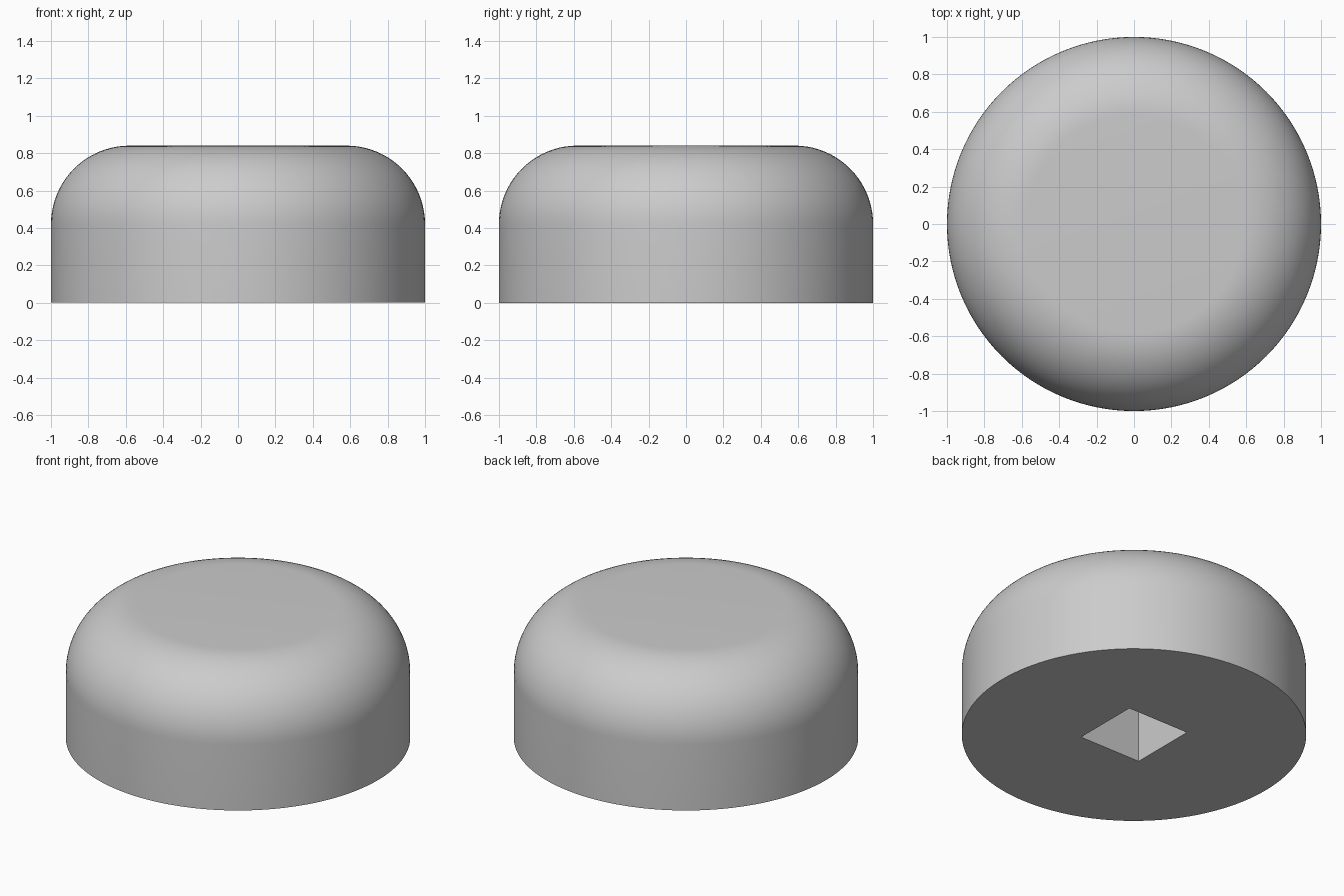
import bpy
import bmesh
import math
from mathutils import Matrix

RADIUS, HEIGHT, ROUNDING = 1.0, 0.84, 0.42
SOCKET_SIDE, SOCKET_DEPTH = 0.436, 0.42

if "Cube" in bpy.data.objects:
    bpy.data.objects.remove(bpy.data.objects["Cube"], do_unlink=True)


def make_material(name, level):
    mat = bpy.data.materials.new(name)
    mat.use_nodes = True
    colour = (level, level, level, 1)
    mat.diffuse_color = colour
    mat.node_tree.nodes["Principled BSDF"].inputs["Base Color"].default_value = colour
    return mat


def make_object(name, bm, mat):
    mesh = bpy.data.meshes.new(name)
    bm.to_mesh(mesh)
    bm.free()
    mesh.materials.append(mat)
    obj = bpy.data.objects.new(name, mesh)
    bpy.context.collection.objects.link(obj)
    return obj


grey = make_material("plain grey", 0.6)

# Round cap: a cylinder with a large fillet around the top rim
bm = bmesh.new()
bmesh.ops.create_cone(bm, cap_ends=True, segments=128, radius1=RADIUS, radius2=RADIUS,
                      depth=HEIGHT, matrix=Matrix.Translation((0, 0, HEIGHT / 2)))
rim = [e for e in bm.edges if all(v.co.z > HEIGHT / 2 for v in e.verts)]
bmesh.ops.bevel(bm, geom=rim, offset=ROUNDING, offset_type='OFFSET', segments=20,
                profile=0.5, affect='EDGES', clamp_overlap=False)
cap = make_object("round_cap", bm, grey)

# Square blind socket cut into the underside
bm = bmesh.new()
bmesh.ops.create_cube(bm, size=1, matrix=Matrix.Diagonal(
    (SOCKET_SIDE, SOCKET_SIDE, SOCKET_DEPTH * 2, 1)))
cutter = make_object("socket_cutter", bm, grey)
cutter.hide_render = True

cut = cap.modifiers.new("square_socket", 'BOOLEAN')
cut.operation = 'DIFFERENCE'
cut.solver = 'EXACT'
cut.object = cutter

bpy.ops.object.select_all(action='DESELECT')
cap.select_set(True)
bpy.context.view_layer.objects.active = cap
bpy.ops.object.modifier_apply(modifier=cut.name)
bpy.data.objects.remove(cutter, do_unlink=True)

# Smooth the wall and fillet, keep the base rim and socket edges sharp
bpy.ops.object.shade_smooth_by_angle(angle=math.radians(30))
